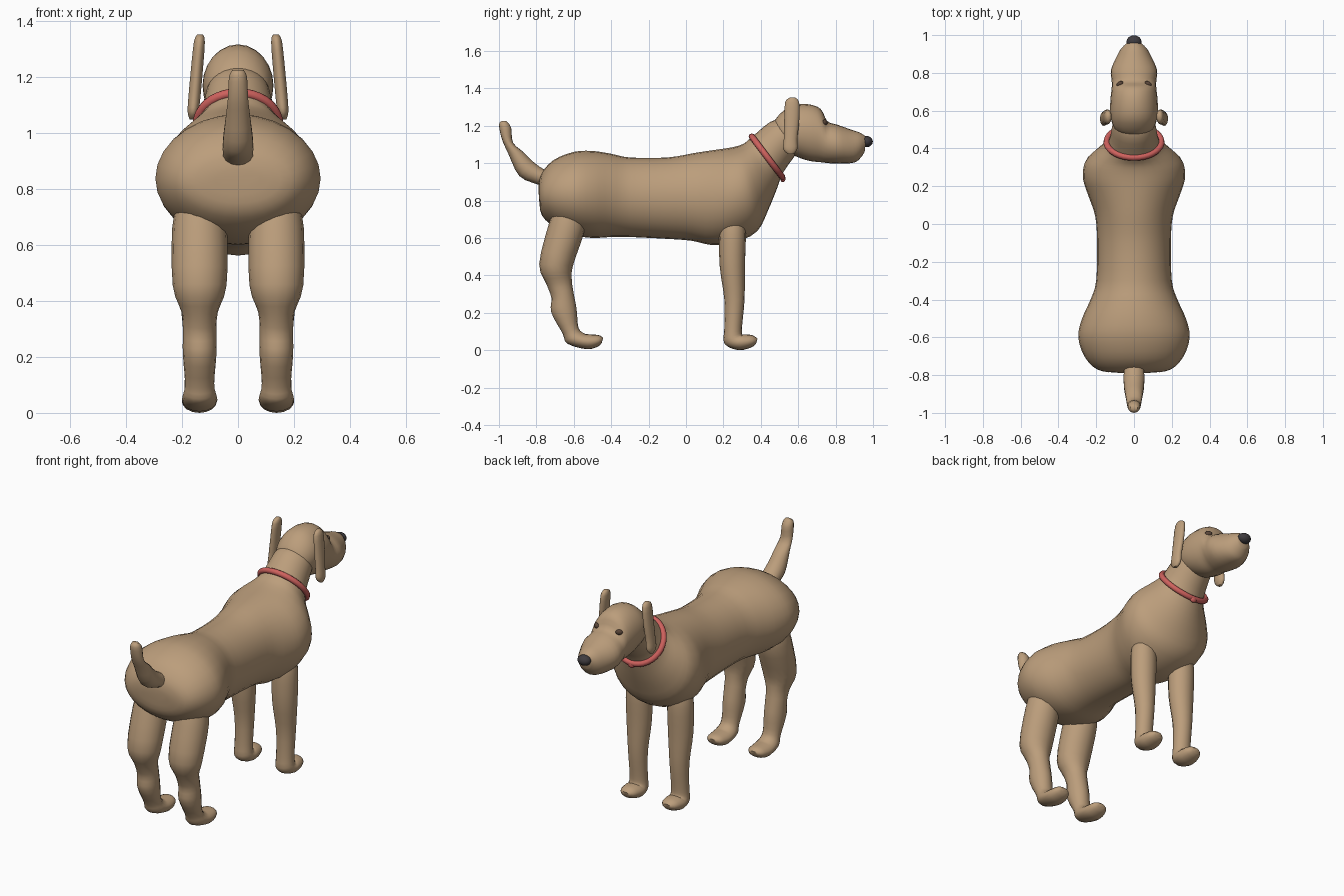
import bpy, bmesh, math
from mathutils import Vector


def material(name, rgb):
    m = bpy.data.materials.new(name)
    m.diffuse_color = (*rgb, 1)
    return m


FUR = material("fur", (0.50, 0.34, 0.20))
DARK = material("dark", (0.05, 0.045, 0.05))
EYE = material("eye_brown", (0.10, 0.06, 0.04))
RED = material("collar_red", (0.62, 0.12, 0.11))


def smooth(obj, mat):
    obj.data.materials.append(mat)
    bpy.ops.object.select_all(action='DESELECT')
    bpy.context.view_layer.objects.active = obj
    obj.select_set(True)
    bpy.ops.object.shade_smooth_by_angle(angle=math.radians(50))


def spline(p0, p1, p2, p3, t):
    return 0.5 * (2 * p1 + (p2 - p0) * t + (2 * p0 - 5 * p1 + 4 * p2 - p3) * t * t
                  + (3 * p1 - p0 - 3 * p2 + p3) * t ** 3)


def loft(name, rings, x=0.0, sides=20, steps=3, lean=None):
    """Skin of ellipses; ring = (y1, z1, y2, z2, half width) with two opposite side-view points."""
    n = len(rings)
    fine = []
    for i in range(n - 1):
        q = [rings[max(i - 1, 0)], rings[i], rings[i + 1], rings[min(i + 2, n - 1)]]
        fine += [[spline(*v, s / steps) for v in zip(*q)] for s in range(steps)]
    fine.append(rings[-1])
    bm = bmesh.new()
    loops = []
    for y1, z1, y2, z2, w in fine:
        loop = []
        for k in range(sides):
            a = 2 * math.pi * k / sides
            f = (1 - math.cos(a)) / 2
            z = z1 + (z2 - z1) * f
            cx = x + (lean(z) if lean else 0)
            loop.append(bm.verts.new((cx + w * math.sin(a), y1 + (y2 - y1) * f, z)))
        loops.append(loop)
    for a, b in zip(loops, loops[1:]):
        for k in range(sides):
            j = (k + 1) % sides
            bm.faces.new((a[k], a[j], b[j], b[k]))
    bm.faces.new(loops[0])
    bm.faces.new(loops[-1])
    bmesh.ops.recalc_face_normals(bm, faces=bm.faces)
    me = bpy.data.meshes.new(name)
    bm.to_mesh(me)
    bm.free()
    obj = bpy.data.objects.new(name, me)
    bpy.context.collection.objects.link(obj)
    smooth(obj, FUR)
    return obj


def ball(name, loc, size, mat, rot=(0, 0, 0)):
    bpy.ops.mesh.primitive_uv_sphere_add(segments=16, ring_count=10, location=loc, rotation=rot)
    obj = bpy.context.object
    obj.name = name
    obj.scale = size
    smooth(obj, mat)
    return obj


# Rump, torso, chest and neck in one skin
loft("body", [
    (-.79, .87, -.785, .80, .08), (-.775, .94, -.77, .72, .19), (-.71, 1.015, -.70, .655, .26),
    (-.60, 1.06, -.60, .615, .295), (-.50, 1.065, -.50, .60, .275), (-.40, 1.05, -.40, .605, .23),
    (-.30, 1.03, -.30, .605, .20), (-.10, 1.03, -.10, .595, .195), (.05, 1.055, .03, .585, .205),
    (.15, 1.07, .14, .562, .24), (.22, 1.08, .26, .575, .27), (.27, 1.09, .38, .635, .26),
    (.31, 1.105, .44, .75, .21), (.34, 1.13, .485, .86, .155), (.37, 1.155, .52, .95, .13),
    (.45, 1.22, .59, 1.05, .115), (.52, 1.24, .62, 1.10, .10)], sides=28)

# Head and snout
loft("head", [
    (.462, 1.20, .49, 1.13, .06), (.49, 1.25, .53, 1.07, .105), (.56, 1.305, .59, 1.035, .125),
    (.65, 1.315, .66, 1.012, .125), (.72, 1.29, .72, 1.005, .118), (.755, 1.225, .76, 1.0, .118),
    (.81, 1.205, .82, .997, .122), (.88, 1.18, .90, 1.003, .09), (.93, 1.163, .935, 1.03, .065),
    (.965, 1.14, .955, 1.06, .035)], sides=24)
ball("nose", (0, .965, 1.115), (.04, .034, .03), DARK)

# Tail
loft("tail", [
    (-.70, .85, -.68, .95, .05), (-.79, .885, -.755, .965, .055), (-.89, .93, -.82, 1.01, .055),
    (-.95, 1.05, -.87, 1.06, .045), (-.985, 1.13, -.925, 1.11, .037),
    (-1.0, 1.205, -.935, 1.19, .033), (-.985, 1.225, -.96, 1.225, .02)], sides=14)

HIND = [
    (-.70, .77, -.55, .77, .075), (-.735, .67, -.54, .65, .098), (-.785, .46, -.605, .45, .096),
    (-.745, .35, -.61, .37, .065), (-.72, .28, -.60, .30, .060), (-.72, .20, -.585, .22, .060),
    (-.66, .09, -.575, .12, .052), (-.635, .035, -.545, .09, .06), (-.53, .005, -.52, .085, .063),
    (-.47, .02, -.465, .08, .05), (-.45, .04, -.443, .065, .025)]
FRONT = [
    (.19, .70, .31, .70, .06), (.178, .62, .32, .62, .075), (.18, .45, .315, .45, .072),
    (.205, .27, .313, .27, .056), (.205, .12, .30, .13, .052), (.205, .035, .30, .085, .056),
    (.28, .0, .31, .085, .063), (.35, .015, .355, .08, .05), (.375, .035, .382, .062, .025)]
EAR = [
    (.555, 1.35, .58, 1.352, .01), (.53, 1.325, .605, 1.325, .02), (.525, 1.22, .605, 1.22, .022),
    (.523, 1.13, .595, 1.13, .022), (.52, 1.075, .595, 1.075, .02), (.545, 1.048, .575, 1.048, .01)]

# Paired legs, ears and eyes
for side, s in (("left", -1), ("right", 1)):
    loft(f"hind_leg_{side}", HIND, x=.137 * s, sides=16)
    loft(f"front_leg_{side}", FRONT, x=.138 * s, sides=16)
    loft(f"ear_{side}", EAR, x=.15 * s, sides=14, lean=lambda z: -s * .09 * (z - 1.19))
    ball(f"eye_{side}", (.075 * s, .742, 1.217), (.02, .013, .016), EYE, (0, 0, -.5 * s))

# Collar around the tilted neck, with a small buckle
top, low = Vector((0, .352, 1.142)), Vector((0, .515, .925))
cu = bpy.data.curves.new("collar", 'CURVE')
cu.dimensions = '3D'
cu.bevel_depth = .017
cu.bevel_resolution = 2
sp = cu.splines.new('POLY')
sp.points.add(35)
sp.use_cyclic_u = True
for k, p in enumerate(sp.points):
    a = 2 * math.pi * k / 36
    c = top.lerp(low, (1 - math.cos(a)) / 2)
    p.co = (.145 * math.sin(a), c.y, c.z, 1)
cu.materials.append(RED)
bpy.context.collection.objects.link(bpy.data.objects.new("collar", cu))
ball("collar_buckle", (0, .518, .918), (.022, .014, .02), RED)
